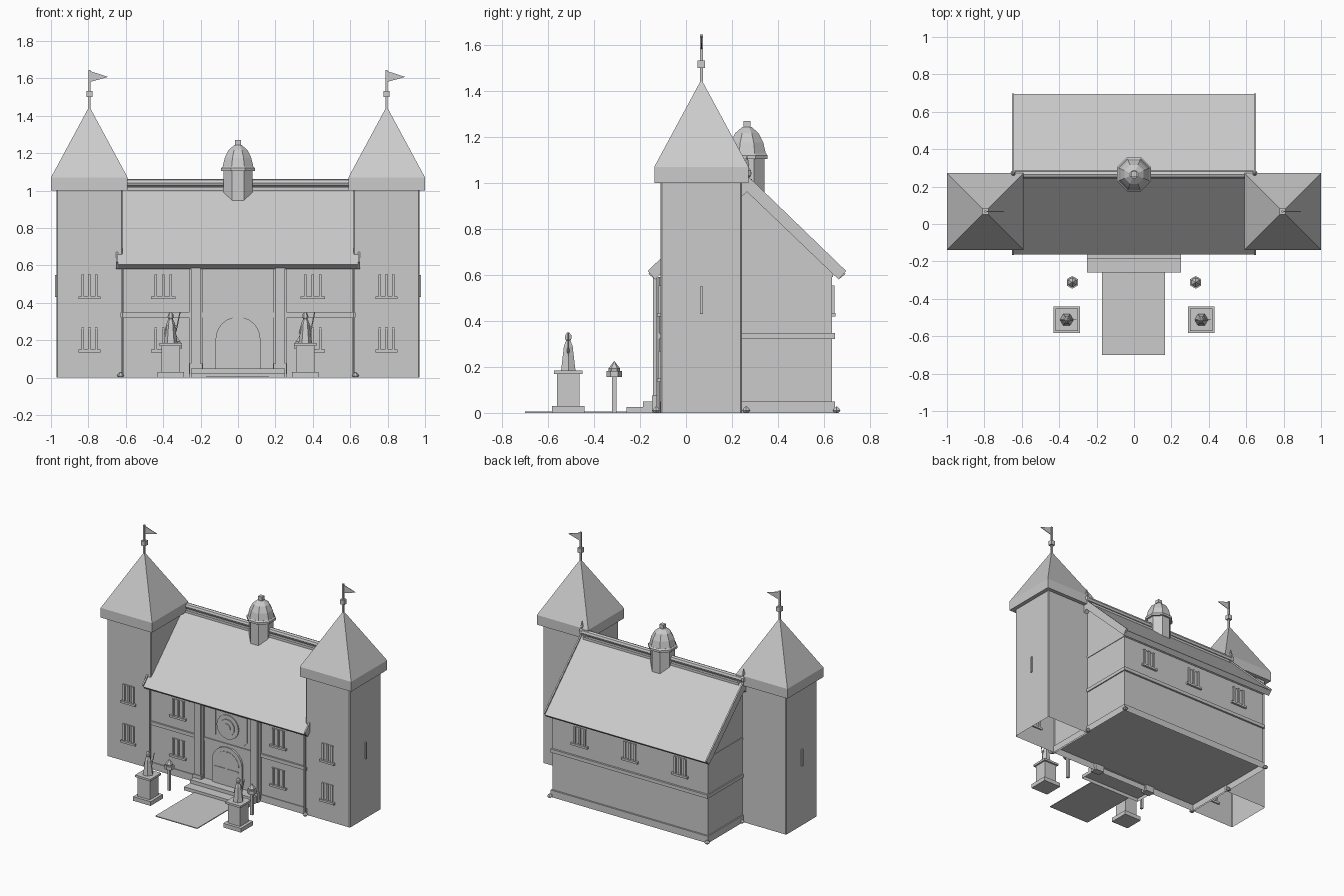
import bpy, bmesh, math
from mathutils import Matrix, Vector

old = bpy.data.objects.get("Cube")
if old:
    bpy.data.objects.remove(old, do_unlink=True)

stone = bpy.data.materials.new("grey stone")
stone.use_nodes = True
grey = (0.6, 0.6, 0.6, 1)
stone.diffuse_color = grey
stone.node_tree.nodes["Principled BSDF"].inputs["Base Color"].default_value = grey


def finish(name, bm):
    bmesh.ops.recalc_face_normals(bm, faces=bm.faces)
    mesh = bpy.data.meshes.new(name)
    bm.to_mesh(mesh)
    bm.free()
    mesh.materials.append(stone)
    ob = bpy.data.objects.new(name, mesh)
    bpy.context.collection.objects.link(ob)
    return ob


def box(name, x, y, z, open_bottom=False):
    """Box from (min, max) pairs."""
    bm = bmesh.new()
    bmesh.ops.create_cube(bm, size=1)
    for v in bm.verts:
        for i, (lo, hi) in enumerate((x, y, z)):
            v.co[i] = lo if v.co[i] < 0 else hi
    if open_bottom:
        bm.normal_update()
        low = [f for f in bm.faces if f.normal.z < -0.9]
        bmesh.ops.delete(bm, geom=low, context='FACES_ONLY')
    return finish(name, bm)


def block(name, cx, cy, w, d, z0, z1):
    return box(name, (cx - w / 2, cx + w / 2), (cy - d / 2, cy + d / 2), (z0, z1))


def prism(name, profile, start, depth):
    """Extrude a 2D profile: start maps (a, b) to a point, depth is a vector."""
    bm = bmesh.new()
    face = bm.faces.new([bm.verts.new(start(a, b)) for a, b in profile])
    out = bmesh.ops.extrude_face_region(bm, geom=[face])
    moved = [g for g in out["geom"] if isinstance(g, bmesh.types.BMVert)]
    bmesh.ops.translate(bm, verts=moved, vec=depth)
    return finish(name, bm)


def turned(name, cx, cy, profile, sides=8, turn=0.0):
    """Stack of (radius, height) rings around a vertical axis, capped."""
    bm = bmesh.new()
    rings = []
    for r, z in profile:
        rings.append([bm.verts.new((cx + r * math.cos(turn + math.tau * i / sides),
                                    cy + r * math.sin(turn + math.tau * i / sides), z))
                      for i in range(sides)])
    for a, b in zip(rings, rings[1:]):
        for i in range(sides):
            j = (i + 1) % sides
            bm.faces.new((a[i], a[j], b[j], b[i]))
    bm.faces.new(rings[0])
    bm.faces.new(rings[-1])
    bmesh.ops.remove_doubles(bm, verts=bm.verts, dist=0.0001)
    return finish(name, bm)


def rod(name, p, q, r, sides=6):
    p, q = Vector(p), Vector(q)
    bm = bmesh.new()
    turn = (q - p).to_track_quat('Z', 'Y').to_matrix().to_4x4()
    bmesh.ops.create_cone(bm, cap_ends=True, segments=sides, radius1=r, radius2=r,
                          depth=(q - p).length,
                          matrix=Matrix.Translation((p + q) / 2) @ turn)
    return finish(name, bm)


def window(name, cx, wall, out, z, w=0.09, h=0.12):
    """Barred window on a wall facing y: three bars, lintel and sill."""
    def span(d):
        return tuple(sorted((wall - out * 0.01, wall + out * d)))
    for k in (-1, 0, 1):
        c = cx + k * w * 0.4
        box(name + "_bar", (c - 0.007, c + 0.007), span(0.01), (z, z + h))
    box(name + "_lintel", (cx - w / 2, cx + w / 2), span(0.004), (z + h - 0.006, z + h))
    box(name + "_sill", (cx - w * 0.65, cx + w * 0.65), span(0.016), (z - 0.015, z))


FRONT, BACK, RIDGE = -0.107, 0.635, 0.265
yz = lambda x: (lambda a, b: (x, a, b))
xz = lambda y: (lambda a, b: (a, y, b))

# Main hall with gables, hollow plinth, bands and roof
hall = [(FRONT, 0.045), (BACK, 0.045), (BACK, 0.612), (RIDGE, 0.968), (FRONT, 0.61)]
prism("hall_walls", hall, yz(-0.62), (1.24, 0, 0))
box("hall_plinth", (-0.628, 0.628), (FRONT - 0.006, BACK + 0.012), (0, 0.05), True)
box("floor_band", (-0.628, 0.628), (FRONT - 0.012, BACK + 0.014), (0.322, 0.347))
box("eave_band", (-0.624, 0.624), (FRONT - 0.004, BACK + 0.004), (0.592, 0.61))
roof = [(-0.164, 0.605), (RIDGE, 1.022), (0.694, 0.605),
        (0.664, 0.58), (RIDGE, 0.962), (-0.134, 0.58)]
prism("hall_roof", roof, yz(-0.642), (1.284, 0, 0))
rod("ridge_roll", (-0.64, RIDGE, 1.042), (0.64, RIDGE, 1.042), 0.021, 8)
box("ridge_board", (-0.62, 0.62), (RIDGE - 0.022, RIDGE + 0.022), (0.995, 1.018))

# Bell cupola on the ridge
EIGHTH = math.pi / 8
turned("cupola_drum", 0, RIDGE, [(0.083, 0.92), (0.083, 1.11)], 8, EIGHTH)
turned("cupola_ring", 0, RIDGE, [(0.098, 1.105), (0.098, 1.12), (0.09, 1.128)], 8, EIGHTH)
turned("cupola_dome", 0, RIDGE, [(0.089, 1.127), (0.077, 1.175), (0.055, 1.217),
                                 (0.022, 1.243)], 8, EIGHTH)
block("cupola_cap", 0, RIDGE, 0.03, 0.03, 1.238, 1.27)

# Portal panel, rose window and arched door
box("portal_panel", (-0.19, 0.19), (FRONT - 0.005, FRONT), (0.04, 0.59))


def arch(w, h, z0):
    spring = z0 + h - w
    return [(-w, z0), (w, z0)] + [(w * math.cos(math.pi * i / 12),
                                   spring + w * math.sin(math.pi * i / 12))
                                  for i in range(13)]


prism("door_frame", arch(0.12, 0.28, 0.045), xz(-0.126), (0, 0.03, 0))
prism("door_leaf", arch(0.097, 0.25, 0.045), xz(-0.129), (0, 0.03, 0))
box("door_seam", (-0.004, 0.004), (-0.133, FRONT), (0.045, 0.29))
box("door_rail", (-0.095, 0.095), (-0.133, FRONT), (0.165, 0.173))
for r, y in ((0.087, -0.12), (0.058, -0.126), (0.028, -0.131)):
    rod("rose_window", (0, FRONT, 0.468), (0, y, 0.468), r, 16)

# Steps and path
box("lower_step", (-0.25, 0.25), (-0.258, -0.113), (0, 0.025), True)
box("upper_step", (-0.25, 0.25), (-0.188, -0.113), (0.025, 0.05))
box("path", (-0.17, 0.165), (-0.70, -0.258), (0, 0.006))

# Back windows
for x in (-0.4, 0, 0.4):
    window("back_window", x, BACK, 1, 0.435, 0.1)

for s, side in ((1, "left"), (-1, "right")):
    # Tower with steep roof, pole and pennant
    tx, ty = s * 0.794, 0.067
    half = 0.177
    tower = box(side + "_tower", (tx - half, tx + half), (ty - half, ty + half),
                (0, 1.01), True)
    corners = tower.modifiers.new("soft_corners", 'BEVEL')
    corners.width = 0.006
    corners.segments = 1
    block(side + "_tower_eave", s * 0.795, ty, 0.41, 0.41, 1.0, 1.07)
    turned(side + "_tower_roof", s * 0.795, ty,
           [(0.205 * math.sqrt(2), 1.07), (0.004, 1.445)], 4, math.pi / 4)
    block(side + "_flag_pole", tx, ty, 0.012, 0.012, 1.42, 1.645)
    block(side + "_pole_block", tx, ty, 0.032, 0.032, 1.5, 1.533)
    flag = [(tx, 1.58), (tx + 0.1, 1.608), (tx, 1.64)]
    prism(side + "_flag", flag, xz(ty - 0.002), (0, 0.004, 0))
    ox = s * 0.971
    box(side + "_tower_slit", tuple(sorted((ox - s * 0.01, ox + s * 0.008))),
        (ty - 0.006, ty + 0.006), (0.43, 0.55))

    # Windows on the tower and hall fronts, two storeys each
    for z in (0.15, 0.435):
        window(side + "_tower_window", tx, ty - half, -1, z)
        window(side + "_hall_window", s * 0.4, FRONT, -1, z, 0.1)

    # Roof edge board, finial, rain pipe and corner feet
    rim = [(a + 0.006 * (a - RIDGE), b + 0.012) if i < 3 else (a, b)
           for i, (a, b) in enumerate(roof)]
    prism(side + "_gable_board", rim, yz(s * 0.646 - 0.005), (0.01, 0, 0))
    turned(side + "_ridge_finial", s * 0.645, RIDGE,
           [(0.008, 1.02), (0.02, 1.035), (0.02, 1.055), (0.008, 1.068), (0.012, 1.08),
            (0.001, 1.12)], 6)
    rod(side + "_front_pipe", (s * 0.618, -0.122, 0), (s * 0.618, -0.122, 0.59), 0.007)
    for y in (-0.13, 0.262, 0.655):
        turned(side + "_corner_foot", s * 0.628, y,
               [(0.01, 0), (0.019, 0.01), (0.012, 0.02), (0.002, 0.028)], 6)

    # Portal pilaster with base, and banner
    px = s * 0.225
    block(side + "_pilaster", px, -0.12, 0.05, 0.046, 0.02, 0.59)
    block(side + "_pilaster_back", px, -0.115, 0.074, 0.022, 0.02, 0.59)
    block(side + "_pilaster_base", px, -0.122, 0.07, 0.052, 0, 0.075)
    bx = s * 0.126
    banner = [(bx - 0.029, 0.58), (bx - 0.029, 0.39), (bx, 0.364),
              (bx + 0.029, 0.39), (bx + 0.029, 0.58)]
    prism(side + "_banner", banner, xz(-0.118), (0, 0.008, 0))

    # Statue on pedestal
    sx, sy = s * 0.36, -0.512
    block(side + "_pedestal_base", sx, sy, 0.14, 0.14, 0, 0.03)
    block(side + "_pedestal", sx, sy, 0.098, 0.098, 0.03, 0.17)
    block(side + "_pedestal_cap", sx, sy, 0.122, 0.122, 0.17, 0.185)
    turned(side + "_statue_body", sx, sy,
           [(0.036, 0.185), (0.03, 0.23), (0.022, 0.29), (0.011, 0.315)], 6)
    turned(side + "_statue_head", sx, sy,
           [(0.008, 0.31), (0.016, 0.322), (0.015, 0.338), (0.005, 0.35)], 6)
    rod(side + "_statue_arm", (sx, sy, 0.292), (sx + 0.035, sy, 0.265), 0.006)
    rod(side + "_statue_staff", (sx + 0.028, sy, 0.245), (sx + 0.05, sy, 0.35), 0.003)
    rod(side + "_statue_lower_arm", (sx - 0.014, sy, 0.295), (sx - 0.03, sy, 0.235), 0.006)

    # Lantern post
    lx, ly = s * 0.33, -0.312
    block(side + "_lamp_post", lx, ly, 0.018, 0.018, 0, 0.16)
    turned(side + "_lantern", lx, ly, [(0.034, 0.157), (0.034, 0.182)], 6, math.pi / 6)
    turned(side + "_lantern_top", lx, ly, [(0.024, 0.182), (0.026, 0.192), (0.001, 0.225)],
           6, math.pi / 6)
